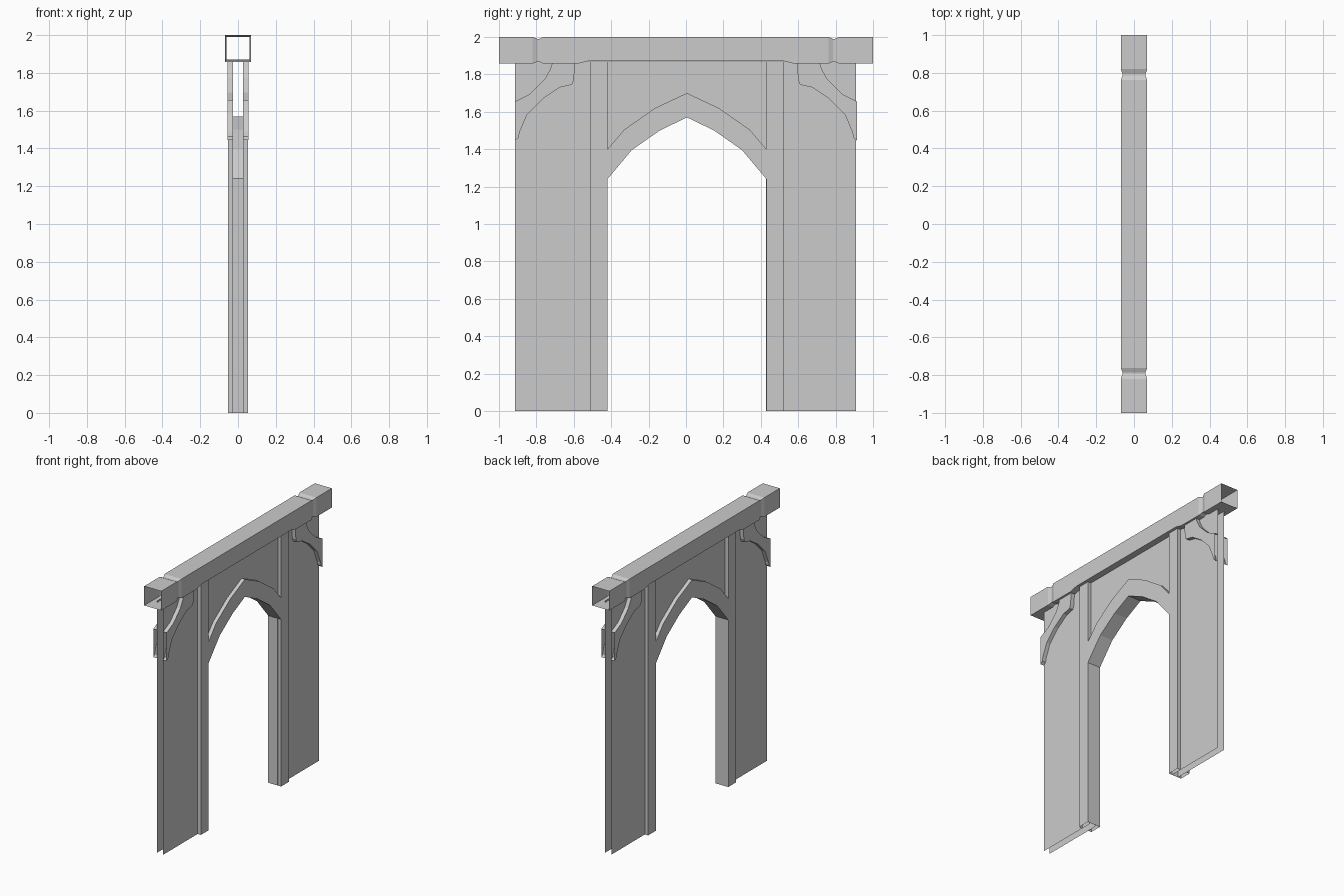
import bpy, bmesh
from mathutils import Vector

if "Cube" in bpy.data.objects:
    bpy.data.objects.remove(bpy.data.objects["Cube"])

FRONT, PANEL, TOP = 0.053, 0.026, 1.868   # raised plane, recessed plane, wall top


def build(name, faces, offset_y=0.0):
    """Quarter model (+x, +y) from (points, outward hint) faces, mirrored twice."""
    bm = bmesh.new()
    for pts, hint in faces:
        f = bm.faces.new([bm.verts.new(p) for p in pts])
        f.normal_update()
        if f.normal.dot(Vector(hint)) < 0:
            f.normal_flip()
    bmesh.ops.remove_doubles(bm, verts=bm.verts, dist=1e-4)
    me = bpy.data.meshes.new(name)
    bm.to_mesh(me)
    bm.free()
    ob = bpy.data.objects.new(name, me)
    ob.location.y = offset_y
    bpy.context.collection.objects.link(ob)
    m = ob.modifiers.new("Mirror", 'MIRROR')
    m.use_axis = (True, True, False)
    m.merge_threshold = 0.0005
    return ob


def plate(yz, x):
    return ([(x, y, z) for y, z in yz], (1, 0, 0))


def strip(yz, x0, x1, hint):
    return [([(x0, *a), (x1, *a), (x1, *b), (x0, *b)], hint)
            for a, b in zip(yz, yz[1:])]


# Arch profiles from apex to springing
inner = [(0, 1.57), (0.145, 1.50), (0.295, 1.395), (0.425, 1.24)]
outer = [(0, 1.70), (0.17, 1.62), (0.335, 1.505), (0.425, 1.40)]
JI, JO = 0.425, 0.515                      # jamb inner and outer edges

# Raised door frame: arch band, jambs, full-depth reveal and side ledges
frame = [plate([inner[i], inner[i + 1], outer[i + 1], outer[i]], FRONT)
         for i in range(3)]
frame.append(plate([(JI, 0), (JO, 0), (JO, TOP), (JI, TOP), outer[-1], inner[-1]], FRONT))
frame += strip(inner + [(JI, 0)], 0, FRONT, (0, -1, -0.6))
frame += strip(outer, PANEL, FRONT, (0, 0.2, 1))
frame += strip([(JI, 1.40), (JI, TOP)], PANEL, FRONT, (0, -1, 0))
frame += strip([(JO, 0), (JO, TOP)], PANEL, FRONT, (0, 1, 0))
build("door_frame", frame, 0.005)

# Recessed panel above the arch
build("spandrel_panel", [plate(outer + [(JI, TOP), (0, TOP)], PANEL)], 0.005)

# Recessed side panels, open at the outer ends
build("side_panel", [plate([(0.43, 0), (0.9125, 0), (0.9125, TOP), (0.43, TOP)], PANEL)], -0.0025)

# Curved corner brackets
upper = [(0.715, 1.862), (0.725, 1.83), (0.755, 1.775), (0.835, 1.695), (0.9145, 1.655)]
lower = [(0.9145, 1.445), (0.895, 1.462), (0.89, 1.49), (0.85, 1.585), (0.765, 1.67),
         (0.675, 1.73), (0.61, 1.745), (0.60, 1.77), (0.593, 1.862)]
bracket = [plate(upper + lower, FRONT + 0.002)]
bracket += strip(upper, PANEL, FRONT + 0.002, (0, 1, 1))
bracket += strip(lower, PANEL, FRONT + 0.002, (0, -1, -1))
build("corner_bracket", bracket)

# Hollow lintel with grooves near its open ends: (y, half width, bottom, top)
sections = [(0, 0.07, 1.872, 2.0), (0.52, 0.07, 1.872, 2.0), (0.58, 0.07, 1.857, 2.0),
            (0.762, 0.07, 1.857, 2.0), (0.785, 0.061, 1.868, 1.99),
            (0.795, 0.061, 1.868, 1.99), (0.82, 0.07, 1.857, 2.0), (1.0, 0.07, 1.857, 2.0)]
beam = []
for (y0, w0, b0, t0), (y1, w1, b1, t1) in zip(sections, sections[1:]):
    beam.append(([(w0, y0, b0), (w1, y1, b1), (w1, y1, t1), (w0, y0, t0)], (1, 0, 0)))
    beam.append(([(0, y0, t0), (w0, y0, t0), (w1, y1, t1), (0, y1, t1)], (0, 0, 1)))
    beam.append(([(0, y0, b0), (w0, y0, b0), (w1, y1, b1), (0, y1, b1)], (0, 0, -1)))
build("lintel_beam", beam)
